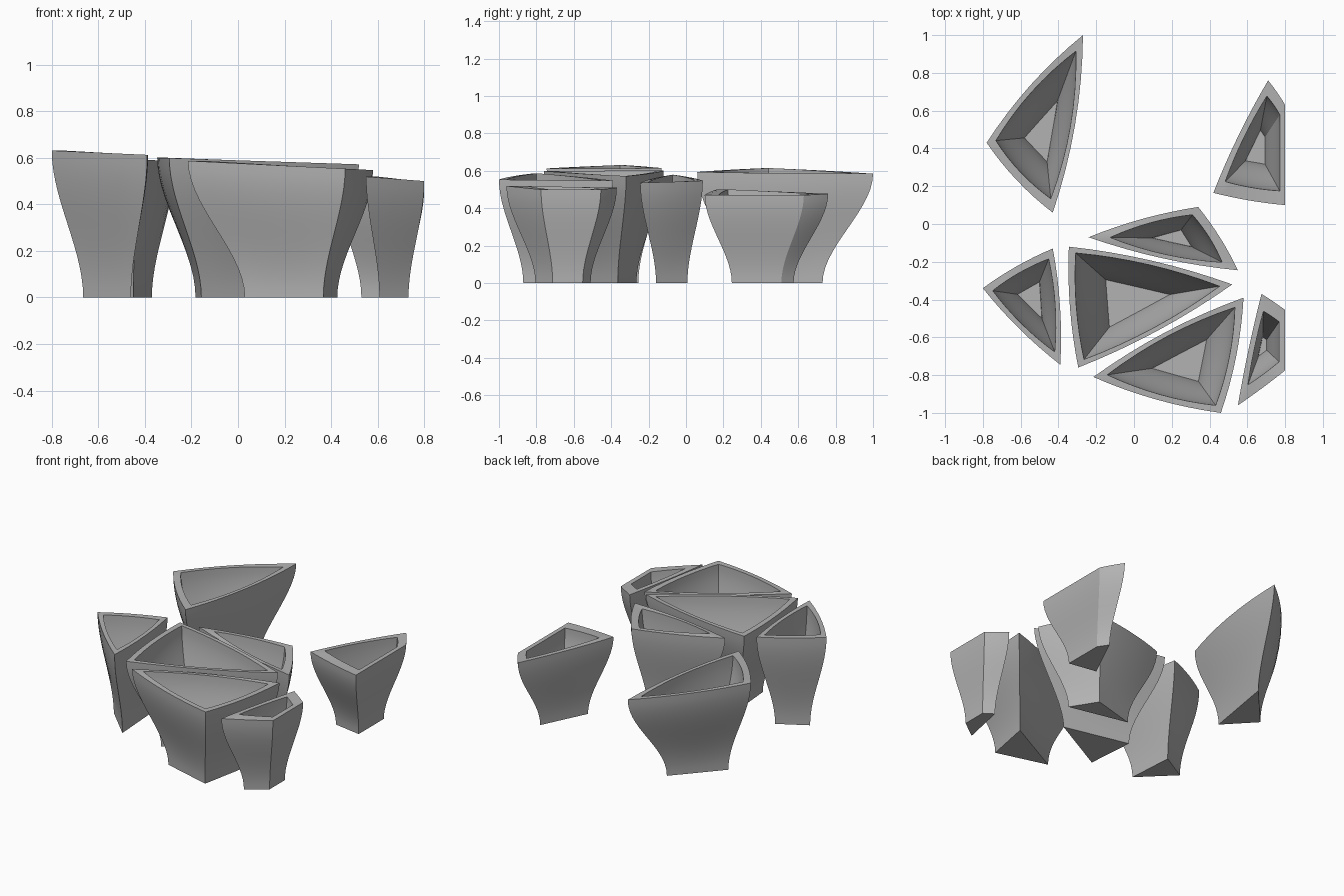
import bpy
import bmesh
from math import radians
from mathutils import Vector

cube = bpy.data.objects.get("Cube")
if cube:
    bpy.data.objects.remove(cube, do_unlink=True)

EDGE_STEPS = 8      # points along each curved side
RISE_STEPS = 14     # rings from foot to rim
FOOT_SCALE = 0.5    # foot size relative to the rim
FLOOR = 0.09        # height fraction of the inner floor
SIDE_LIMIT = 0.8    # flat side of the two right-hand tubs

stone = bpy.data.materials.new("grey stone")
stone.use_nodes = True
grey = (0.45, 0.45, 0.45, 1)
stone.diffuse_color = grey
stone.node_tree.nodes["Principled BSDF"].inputs["Base Color"].default_value = grey


def outline(corners, centre, bulge):
    """Straight and outward-bowed points around the rim."""
    points = []
    for i, a in enumerate(corners):
        b = corners[(i + 1) % len(corners)]
        side = b - a
        normal = Vector((side.y, -side.x))
        if normal.dot((a + b) / 2 - centre) < 0:
            normal = -normal
        for j in range(EDGE_STEPS):
            u = j / EDGE_STEPS
            straight = a + side * u
            bowed = straight + normal * (4 * bulge * u * (1 - u))
            bowed.x = min(bowed.x, SIDE_LIMIT)
            points.append((straight, bowed))
    return points


def planter(name, corners, centre, wall, height, slope, bulge):
    """Hollow tub lofted along an S-curve from a small foot to a tilted rim."""
    corners = [Vector(c) for c in corners]
    centre = Vector(centre)
    middle = sum(corners, Vector((0, 0))) / len(corners)
    points = outline(corners, centre, bulge)
    bm = bmesh.new()

    def ring(t, inset):
        s = t * t * (3 - 2 * t)
        verts = []
        for straight, bowed in points:
            foot = centre + (straight - centre) * FOOT_SCALE
            p = foot.lerp(bowed, s) - (straight - middle) * inset
            verts.append(bm.verts.new((p.x, p.y, t * (height + slope * bowed.x))))
        return verts

    steps = [i / RISE_STEPS for i in range(RISE_STEPS + 1)]
    rings = [ring(t, 0) for t in steps]
    rings += [ring(FLOOR + (1 - FLOOR) * t, wall) for t in reversed(steps)]

    for low, high in zip(rings, rings[1:]):
        for i in range(len(low)):
            j = (i + 1) % len(low)
            bm.faces.new((low[i], low[j], high[j], high[i]))
    bm.faces.new(rings[0])
    bm.faces.new(rings[-1])
    bmesh.ops.recalc_face_normals(bm, faces=bm.faces)

    mesh = bpy.data.meshes.new(name)
    bm.to_mesh(mesh)
    bm.free()
    mesh.materials.append(stone)
    obj = bpy.data.objects.new(name, mesh)
    bpy.context.collection.objects.link(obj)
    bpy.ops.object.select_all(action='DESELECT')
    obj.select_set(True)
    bpy.context.view_layer.objects.active = obj
    bpy.ops.object.shade_smooth_by_angle(angle=radians(30))


# Three-sided tubs
planter("back_right_planter", [(-.27, 1), (-.78, .43), (-.43, .06)],
        (-.47, .46), .17, .568, -.06, .04)
planter("right_planter", [(-.43, -.13), (-.8, -.34), (-.39, -.745)],
        (-.53, -.38), .2, .595, -.045, .03)
planter("middle_planter", [(-.345, -.12), (-.295, -.76), (.52, -.32)],
        (-.02, -.41), .12, .589, -.033, .03)
planter("narrow_planter", [(.34, .09), (-.24, -.07), (.55, -.245)],
        (.217, -.075), .25, .566, -.055, .03)
planter("front_planter", [(.58, -.39), (-.215, -.81), (.46, -1)],
        (.273, -.74), .15, .576, -.05, .035)

# Four-sided tubs with a flat outer side
planter("back_left_planter", [(.71, .76), (.8, .63), (.8, .1), (.42, .165)],
        (.64, .39), .24, .534, -.08, .02)
planter("front_left_planter", [(.675, -.37), (.8, -.455), (.8, -.775), (.55, -.96)],
        (.665, -.65), .34, .56, -.075, .01)
